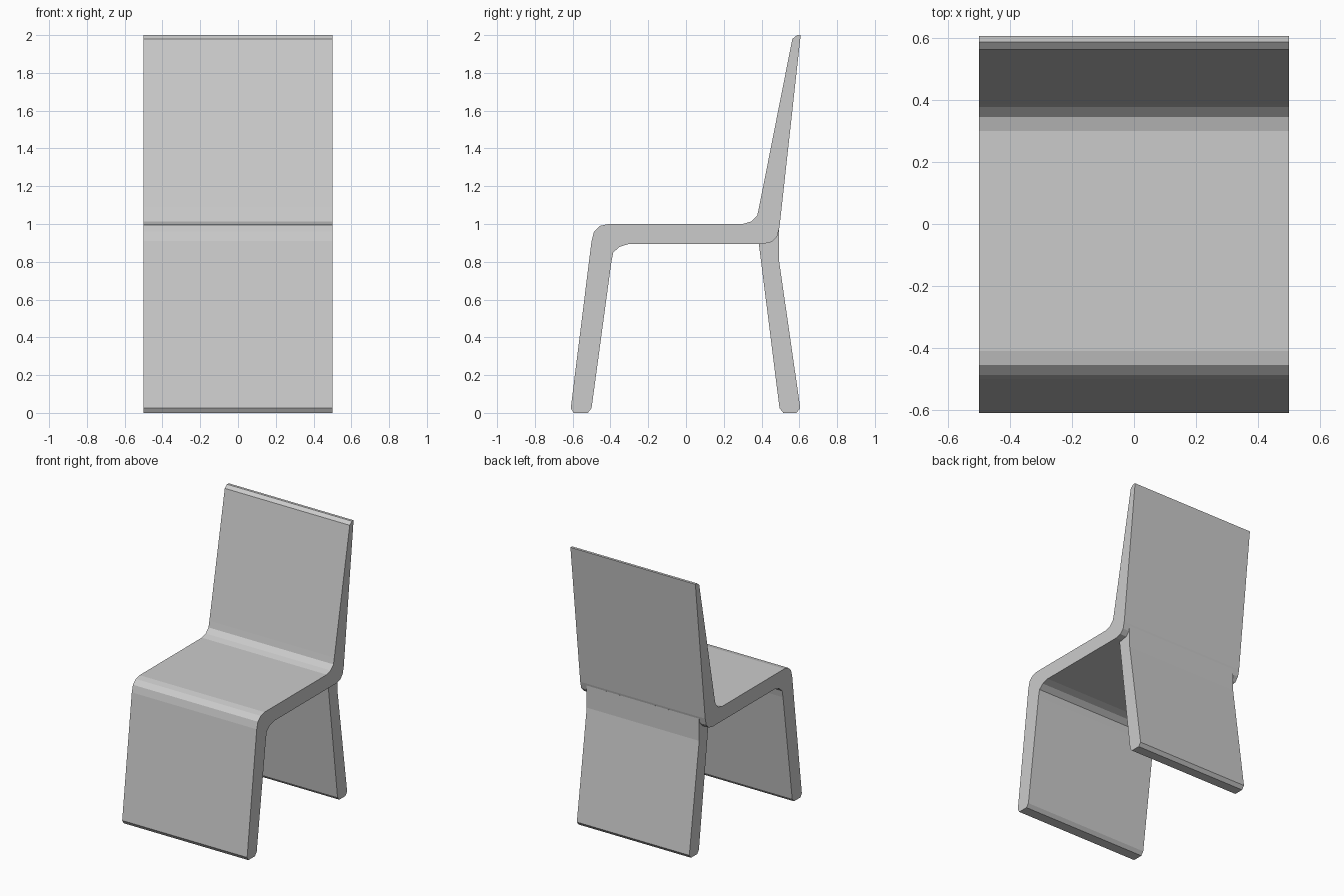
import bpy, bmesh

if "Cube" in bpy.data.objects:
    bpy.data.objects.remove(bpy.data.objects["Cube"])


def extruded_panel(name, profile, half_width):
    """Extrude a (y, z) side outline symmetrically along x."""
    bm = bmesh.new()
    face = bm.faces.new([bm.verts.new((-half_width, y, z)) for y, z in profile])
    new = bmesh.ops.extrude_face_region(bm, geom=[face])["geom"]
    verts = [v for v in new if isinstance(v, bmesh.types.BMVert)]
    bmesh.ops.translate(bm, verts=verts, vec=(2 * half_width, 0, 0))
    bmesh.ops.recalc_face_normals(bm, faces=bm.faces)
    mesh = bpy.data.meshes.new(name)
    bm.to_mesh(mesh)
    bm.free()
    obj = bpy.data.objects.new(name, mesh)
    bpy.context.collection.objects.link(obj)
    return obj


# Continuous bent sheet: front leg, seat and backrest
extruded_panel("front_leg_seat_and_back", [
    (-0.61, 0.025), (-0.595, 0.0), (-0.52, 0.0), (-0.50, 0.025),     # foot
    (-0.395, 0.80), (-0.385, 0.85), (-0.35, 0.88), (-0.30, 0.895),   # inner knee
    (0.41, 0.895), (0.455, 0.905), (0.483, 0.935), (0.495, 0.985),   # rear corner
    (0.607, 2.0), (0.588, 2.0), (0.563, 1.98),                       # top edge
    (0.387, 1.09), (0.377, 1.045), (0.345, 1.013), (0.30, 1.0),      # seat to back
    (-0.41, 1.0), (-0.455, 0.99), (-0.487, 0.96), (-0.50, 0.91),     # front edge
], 0.5)

# Slightly narrower rear leg, tucked into the seat corner
extruded_panel("rear_leg", [
    (0.495, 0.025), (0.515, 0.0), (0.585, 0.0), (0.605, 0.025),
    (0.492, 0.81), (0.492, 0.97), (0.42, 0.94), (0.385, 0.90),
], 0.45)
